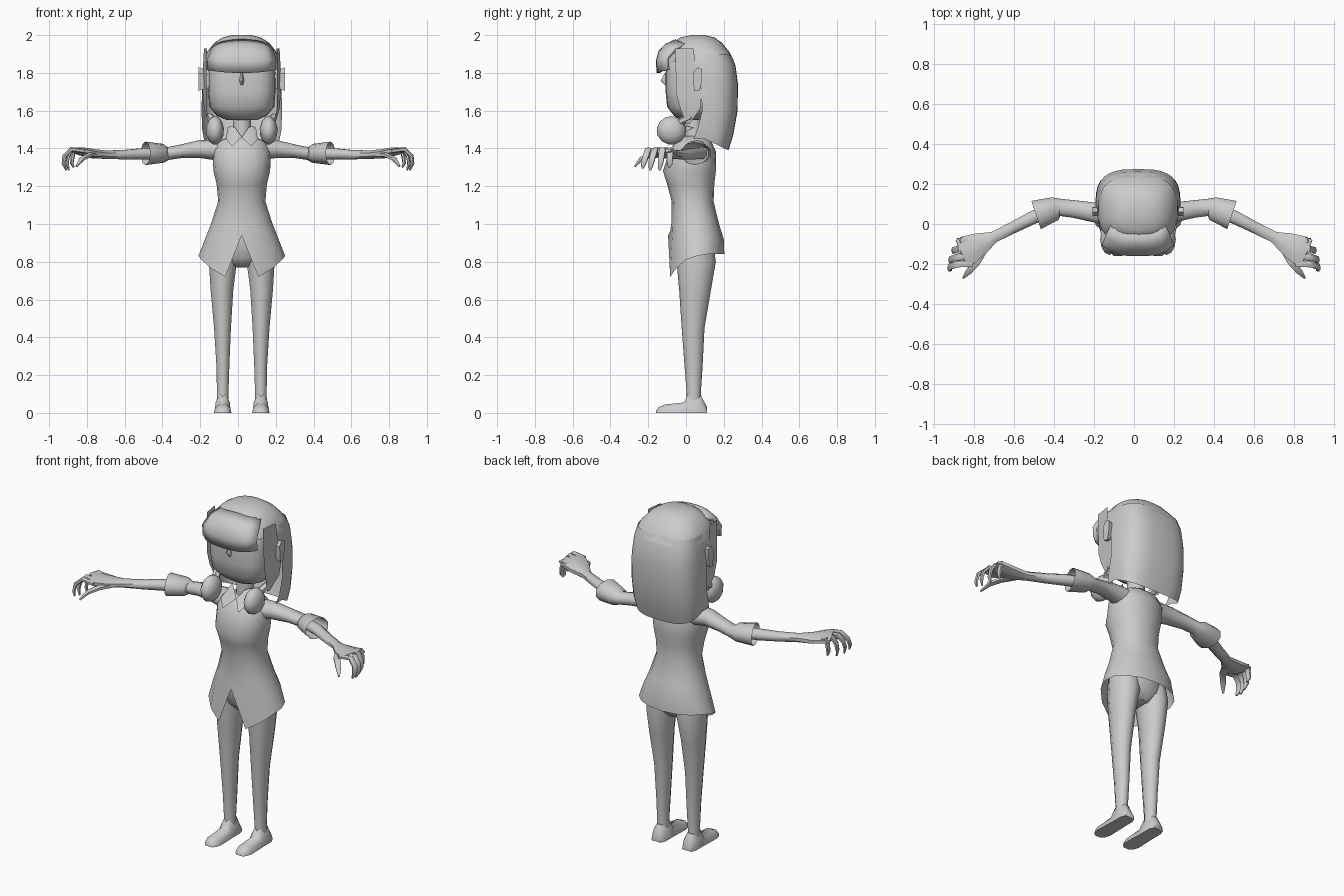
import bpy, bmesh, math
from mathutils import Vector

if "Cube" in bpy.data.objects:
    bpy.data.objects.remove(bpy.data.objects["Cube"])

CX = 0.02  # body centre line; the arms are mirrored about x = 0
grey = bpy.data.materials.new("clay_grey")
grey.diffuse_color = (0.6, 0.6, 0.6, 1)
grey.use_nodes = True
grey.node_tree.nodes["Principled BSDF"].inputs["Base Color"].default_value = grey.diffuse_color


def make(name, rings, closed=True, cap0=True, cap1=True, angle=50):
    """Skin a list of point rings into one smooth-shaded object."""
    bm = bmesh.new()
    vs = [[bm.verts.new(p) for p in r] for r in rings]
    n = len(rings[0])
    for a, b in zip(vs, vs[1:]):
        for i in range(n if closed else n - 1):
            j = (i + 1) % n
            bm.faces.new((a[i], a[j], b[j], b[i]))
    if closed and cap0:
        bm.faces.new(vs[0][::-1])
    if closed and cap1:
        bm.faces.new(vs[-1])
    bmesh.ops.recalc_face_normals(bm, faces=bm.faces)
    me = bpy.data.meshes.new(name)
    bm.to_mesh(me)
    bm.free()
    me.materials.append(grey)
    ob = bpy.data.objects.new(name, me)
    bpy.context.collection.objects.link(ob)
    bpy.ops.object.select_all(action='DESELECT')
    ob.select_set(True)
    bpy.context.view_layer.objects.active = ob
    bpy.ops.object.shade_smooth_by_angle(angle=math.radians(angle))
    return ob


def power(v, p):
    return math.copysign(abs(v) ** p, v)


def oval(z, rx, yf, yb, n=16, p=1.0, x=CX):
    """Horizontal rounded ring; its first point is the front centre."""
    cy, ry, pts = (yf + yb) / 2, (yb - yf) / 2, []
    for i in range(n):
        a = 2 * math.pi * i / n - math.pi / 2
        pts.append(Vector((x + rx * power(math.cos(a), p), cy + ry * power(math.sin(a), p), z)))
    return pts


def tube(path, n=8):
    """Rings along a path of (x, y, z, half width, half height)."""
    pts = [Vector(q[:3]) for q in path]
    run = pts[-1] - pts[0]
    side = Vector((-run.y, run.x, 0)).normalized()
    rings = []
    for i, q in enumerate(path):
        t = (pts[min(i + 1, len(pts) - 1)] - pts[max(i - 1, 0)]).normalized()
        s = (side - t * side.dot(t)).normalized()
        up = t.cross(s)
        rings.append([pts[i] + s * q[3] * math.cos(2 * math.pi * (k + .5) / n)
                      + up * q[4] * math.sin(2 * math.pi * (k + .5) / n) for k in range(n)])
    return rings


def flip(rings, s, cx=0.0):
    """Place rings given for the +x side on side s."""
    return [[Vector((cx + s * p[0], p[1], p[2])) for p in r] for r in rings]


# head, nose and neck
make("head", [oval(z, rx, f, b, 20, p) for z, rx, f, b, p in (
    (1.55, .08, -.03, .12, .8), (1.575, .135, -.065, .16, .75), (1.62, .172, -.1, .19, .65),
    (1.7, .178, -.108, .21, .6), (1.8, .178, -.108, .22, .6), (1.88, .17, -.1, .2, .65),
    (1.93, .14, -.06, .17, .8))])
make("nose", [oval(z, r, f, -.09, 6) for z, r, f in ((1.735, .008, -.112), (1.76, .014, -.135), (1.8, .006, -.112))])
make("neck", [oval(z, r, .04 - r, .04 + r, 10) for z, r in ((1.4, .06), (1.48, .05), (1.58, .05))])

# hair crown: full rings
make("hair_crown", [oval(z, rx, f, b, 24, p) for z, rx, f, b, p in (
    (2.0, .05, .03, .1, 1), (1.988, .1, -.03, .15, .9), (1.96, .145, -.07, .19, .8),
    (1.91, .185, -.09, .23, .72), (1.86, .198, -.1, .255, .68))], cap1=False)

# long hair at the back: open sheet hanging from the crown, longest in the middle
back = []
for z, rx, yb, drop, ye in ((1.9, .187, .235, 0, .0), (1.84, .2, .262, 0, .03), (1.74, .21, .275, 0, .08),
                            (1.6, .213, .273, 0, .085), (1.5, .21, .25, .03, .06), (1.45, .2, .225, .06, .04)):
    row = [Vector((CX + rx, ye, z))]
    for i in range(17):
        a = math.pi * i / 16
        k = power(math.sin(a), .7) if 0 < i < 16 else 0
        row.append(Vector((CX + rx * power(math.cos(a), .65), .1 + (yb - .1) * k, z - drop * k)))
    back.append(row + [Vector((CX - rx, ye, z))])
make("back_hair", back, closed=False)

# swept fringe overhanging the face
fringe = []
for z, y, w in ((1.8, -.145, .175), (1.86, -.15, .175), (1.91, -.138, .17), (1.945, -.105, .158), (1.97, -.05, .13)):
    row = []
    for i in range(9):
        t = i / 4 - 1
        row.append(Vector((CX + w * t, y + .05 * t ** 4, z + (.015 if z < 1.9 else -.02) * t * t)))
    fringe.append(row)
ob = make("fringe", fringe, closed=False)
mod = ob.modifiers.new("thickness", 'SOLIDIFY')
mod.thickness, mod.offset = .02, 0

# collarless dress body with a flared, notched hem
rings = [oval(z, rx, f, b, 16, .9) for z, rx, f, b in (
    (1.465, .06, -.02, .1), (1.435, .13, -.06, .135), (1.38, .155, -.09, .16), (1.28, .15, -.122, .158),
    (1.21, .133, -.1, .15), (1.12, .125, -.076, .146), (1.0, .163, -.078, .175), (.92, .195, -.083, .2))]
hem = oval(.84, .23, -.095, .203)
for i, z in {0: .94, 1: .72, 2: .765, 3: .81, 4: .83}.items():
    hem[i].z = hem[-i].z = z
rings[-1][0].z = .965
make("dress", rings + [hem], cap1=False)
make("pelvis", [oval(z, rx, f, b, 12) for z, rx, f, b in (
    (.77, .05, 0, .11), (.82, .15, -.045, .15), (.93, .16, -.06, .16), (1.0, .13, -.05, .14))])

for s, tag in ((-1, "right"), (1, "left")):
    # side lock, ear, tied hair bunch and collar flap
    lock = [[(.185, -.058, 1.93), (.2, .04, 1.93)], [(.186, -.055, 1.84), (.205, .05, 1.84)],
            [(.188, -.052, 1.69), (.207, .085, 1.7)], [(.186, -.03, 1.61), (.2, .075, 1.61)],
            [(.17, .0, 1.53), (.175, .02, 1.53)]]
    make(tag + "_side_lock", flip(lock, s, CX), closed=False)
    ear = [[(x, .06 + dy * k, 1.765 + dz * k) for dy, dz in
            ((-.018, -.06), (.012, -.06), (.026, .0), (.024, .055), (.0, .065), (-.022, .035))]
           for x, k in ((.17, .8), (.215, .9), (.228, 1))]
    make(tag + "_ear", flip(ear, s, CX), angle=30)
    bunch = [oval(1.495 + .075 * math.sin(v), .048 * math.cos(v), -.077 - .079 * math.cos(v),
                  -.077 + .079 * math.cos(v), 12, 1, .142) for v in [math.radians(d) for d in (-80, -50, -20, 10, 40, 65, 82)]]
    make(tag + "_hair_bunch", flip(bunch, s, CX))
    make(tag + "_bunch_tie", flip(tube([(.14, -.05, 1.53, .025, .02), (.17, .03, 1.57, .02, .02)], 6), s, CX))
    flap = [[(.0, -.045, 1.46), (.05, -.1, 1.41), (.085, -.07, 1.45)],
            [(.035, -.02, 1.51), (.06, -.0, 1.52), (.075, .04, 1.51)]]
    make(tag + "_collar", flip(flap, s, CX), closed=False)

    # leg and foot
    leg = [oval(z, w, f, b, 10, 1, x) for z, x, w, f, b in (
        (.93, .09, .075, -.05, .14), (.8, .1, .078, -.05, .158), (.65, .105, .063, -.036, .132),
        (.45, .102, .047, -.023, .098), (.25, .1, .036, -.008, .088), (.1, .101, .032, .004, .078),
        (.05, .101, .034, .0, .08))]
    make(tag + "_leg", flip(leg, s, CX))
    foot = [[(.101 + w * u, y, z) for u, z in ((-1, 0), (1, 0), (.9, h * .55), (.4, h), (-.4, h), (-.9, h * .55))]
            for y, w, h in ((.11, .03, .035), (.08, .042, .09), (.01, .042, .1), (-.01, .043, .055),
                            (-.11, .046, .045), (-.145, .036, .03), (-.16, .02, .01))]
    make(tag + "_foot", flip(foot, s, CX))

    # sleeve with a flared open cuff, then the forearm and palm
    make(tag + "_sleeve", flip(tube([(.1, .05, 1.39, .07, .055), (.2, .058, 1.397, .052, .048), (.3, .075, 1.385, .046, .036),
         (.37, .083, 1.373, .045, .034), (.395, .077, 1.374, .062, .05), (.49, .045, 1.374, .078, .062)], 10), s), cap1=False)
    make(tag + "_forearm", flip(tube([(.36, .08, 1.372, .036, .03), (.5, .035, 1.372, .036, .032), (.6, -.015, 1.367, .032, .027),
         (.7, -.065, 1.367, .03, .024), (.77, -.1, 1.372, .062, .026), (.83, -.13, 1.385, .08, .022),
         (.865, -.145, 1.39, .076, .013)]), s))
    # curled fingers, little finger first
    for name, y0, y1, reach, tip in (("little", -.085, -.085, .88, 1.3), ("ring", -.125, -.135, .905, 1.285),
                                     ("middle", -.165, -.185, .92, 1.285), ("index", -.2, -.225, .925, 1.295)):
        b = .85 if name != "index" else .84
        make(f"{tag}_{name}_finger", flip(tube([(b - .03, y0, 1.385, .018, .012), ((b + reach) / 2, y0, 1.395, .019, .012),
             (reach - .005, (y0 + y1) / 2, 1.36, .018, .011), (reach, y1, 1.32, .016, .009),
             (reach - .01, y1 - .005, tip, .007, .005)], 6), s))
    make(tag + "_thumb", flip(tube([(.75, -.12, 1.365, .025, .016), (.785, -.19, 1.365, .02, .014),
         (.825, -.235, 1.345, .018, .012), (.855, -.27, 1.305, .006, .005)], 6), s))
